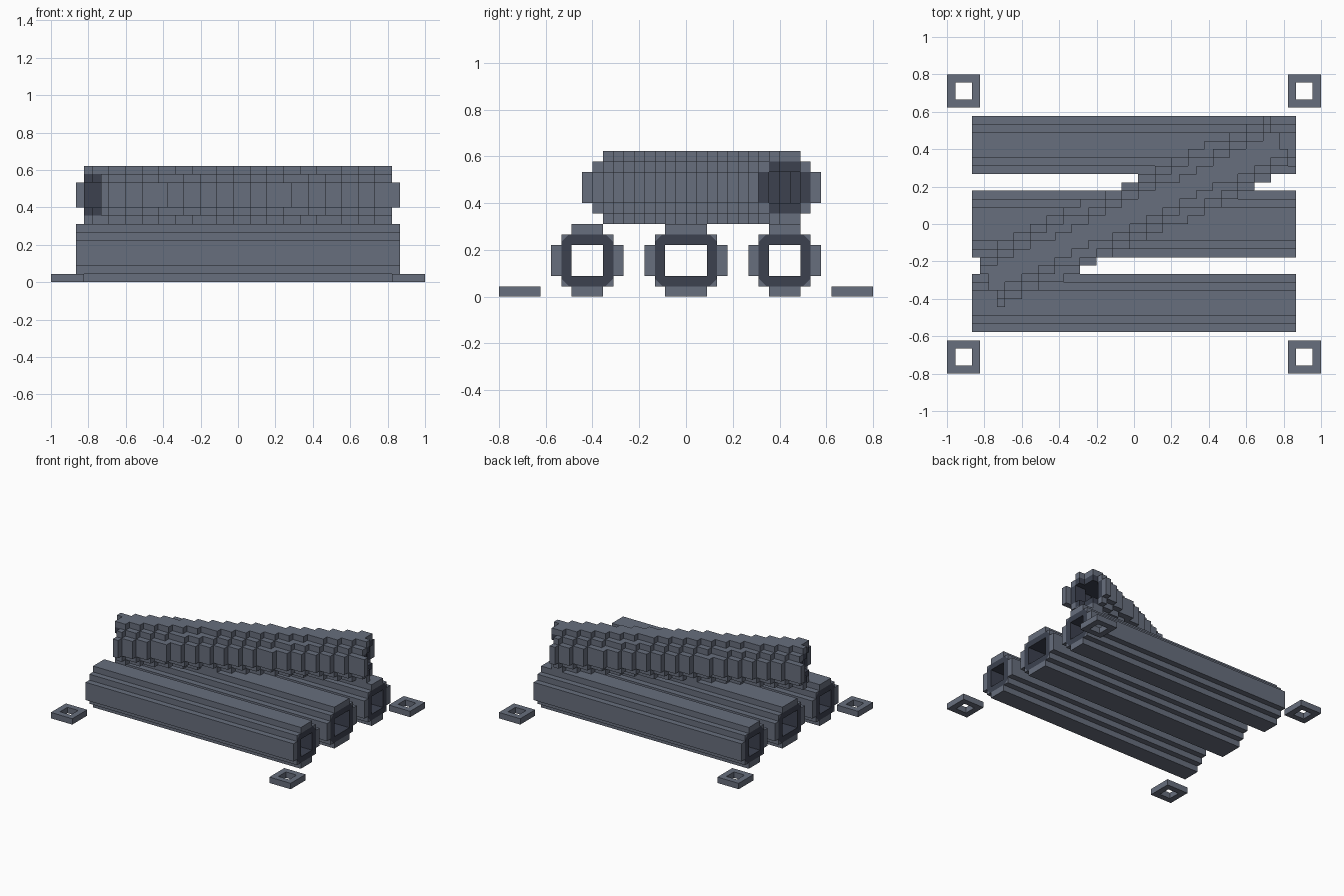
import bpy, bmesh, math

cube = bpy.data.objects.get("Cube")
if cube:
    bpy.data.objects.remove(cube, do_unlink=True)

V = 2 / 45          # size of one block; all dimensions below are in blocks


def material(name, rgb):
    m = bpy.data.materials.new(name)
    m.diffuse_color = (*rgb, 1)
    m.use_nodes = True
    bsdf = m.node_tree.nodes["Principled BSDF"]
    bsdf.inputs["Base Color"].default_value = (*rgb, 1)
    bsdf.inputs["Roughness"].default_value = 0.9
    return m


GREY = material("slate grey", (0.136, 0.156, 0.205))
DARK = material("dark slate", (0.045, 0.053, 0.078))


def finish(bm, name, mats):
    bmesh.ops.recalc_face_normals(bm, faces=bm.faces)
    mesh = bpy.data.meshes.new(name)
    bm.to_mesh(mesh)
    bm.free()
    for m in mats:
        mesh.materials.append(m)
    ob = bpy.data.objects.new(name, mesh)
    bpy.context.collection.objects.link(ob)
    return ob


def hollow_prism(name, outer, hole, lo, hi, place, mat):
    """Extrude a 2D outline with a hole from lo to hi, with capped ends."""
    bm = bmesh.new()
    caps = ([], [])
    for loop in (outer, hole):
        rings = [[bm.verts.new([c * V for c in place(a, b, d)]) for a, b in loop]
                 for d in (lo, hi)]
        n = len(loop)
        for i in range(n):
            j = (i + 1) % n
            bm.faces.new((rings[0][i], rings[0][j], rings[1][j], rings[1][i]))
            for ring, cap in zip(rings, caps):
                cap.append(bm.edges.get((ring[i], ring[j])))
    for cap in caps:
        bmesh.ops.triangle_fill(bm, edges=cap, use_beauty=True)
    return finish(bm, name, [mat])


def rect(cx, cy, hx, hy):
    return [(cx - hx, cy - hy), (cx + hx, cy - hy), (cx + hx, cy + hy), (cx - hx, cy + hy)]


def mirrored(quarter, cx, cy):
    """Complete an outline from its upper right quarter."""
    half = quarter + [(-a, b) for a, b in reversed(quarter)]
    return [(cx + a, cy + b) for a, b in half + [(-a, -b) for a, b in half]]


# Three straight stepped pipes lying along x, each with a dark lining
for name, cy, w in (("front", -9.5, 3.5), ("middle", 0, 4), ("back", 9.5, 3.5)):
    stepped = mirrored([(w, 1.5), (w - 1, 1.5), (w - 1, 2.5), (w - 2, 2.5), (w - 2, 3.5)], cy, 3.5)
    octagon = mirrored([(w - 1, 1.75), (w - 1.75, 2.5)], cy, 3.5)
    along_x = lambda a, b, d: (d, a, b)
    hollow_prism(name + "_pipe", stepped, octagon, -19.5, 19.5, along_x, GREY)
    hollow_prism(name + "_pipe_lining", octagon, rect(cy, 3.5, w - 2, 1.5),
                 -19.5, 19.5, along_x, DARK)

# Four square corner rings on the ground
for sx, side in ((-1, "right"), (1, "left")):
    for sy, end in ((-1, "front"), (1, "back")):
        cx, cy = sx * 20.5, sy * 16
        hollow_prism(f"{end}_{side}_corner_ring", rect(cx, cy, 2, 2), rect(cx, cy, 1, 1),
                     0, 1, lambda a, b, d: (a, b, d), GREY)

# Diagonal pipe on top: a hollow round pipe turned 25 degrees, in whole blocks
ANGLE = math.radians(25)
OUTER = {0: 3.5, 1: 3.5, 2: 2.5, 3: 1.5}     # half width by distance from mid height
LINING = {0: 2.5, 1: 2.5, 2: 1.5, 3: -1}
cells = {}
for x in range(-20, 21):
    for y in range(-11, 14):
        dy = y - 1
        along = x * math.cos(ANGLE) + dy * math.sin(ANGLE)
        across = abs(dy * math.cos(ANGLE) - x * math.sin(ANGLE))
        for z in range(-3, 4):
            h = abs(z)
            hollow = h <= 1 and across <= 1.5
            if abs(along) <= 19.5 and across <= OUTER[h] and not hollow:
                cells[x, y, z] = 1 if across <= LINING[h] else 0

bm = bmesh.new()
verts = {}


def corner(p):
    if p not in verts:
        verts[p] = bm.verts.new((p[0] * V, (p[1] + 0.5) * V, (p[2] + 10.5) * V))
    return verts[p]


for cell, mat in cells.items():
    for axis in range(3):
        u, w = (axis + 1) % 3, (axis + 2) % 3
        for s in (-1, 1):
            beside = list(cell)
            beside[axis] += s
            if tuple(beside) in cells:
                continue
            quad = []
            for a, b in ((-1, -1), (1, -1), (1, 1), (-1, 1))[::s]:
                p = list(cell)
                p[axis] += s / 2
                p[u] += a / 2
                p[w] += b / 2
                quad.append(corner(tuple(p)))
            bm.faces.new(quad).material_index = mat
finish(bm, "diagonal_pipe", [GREY, DARK])
